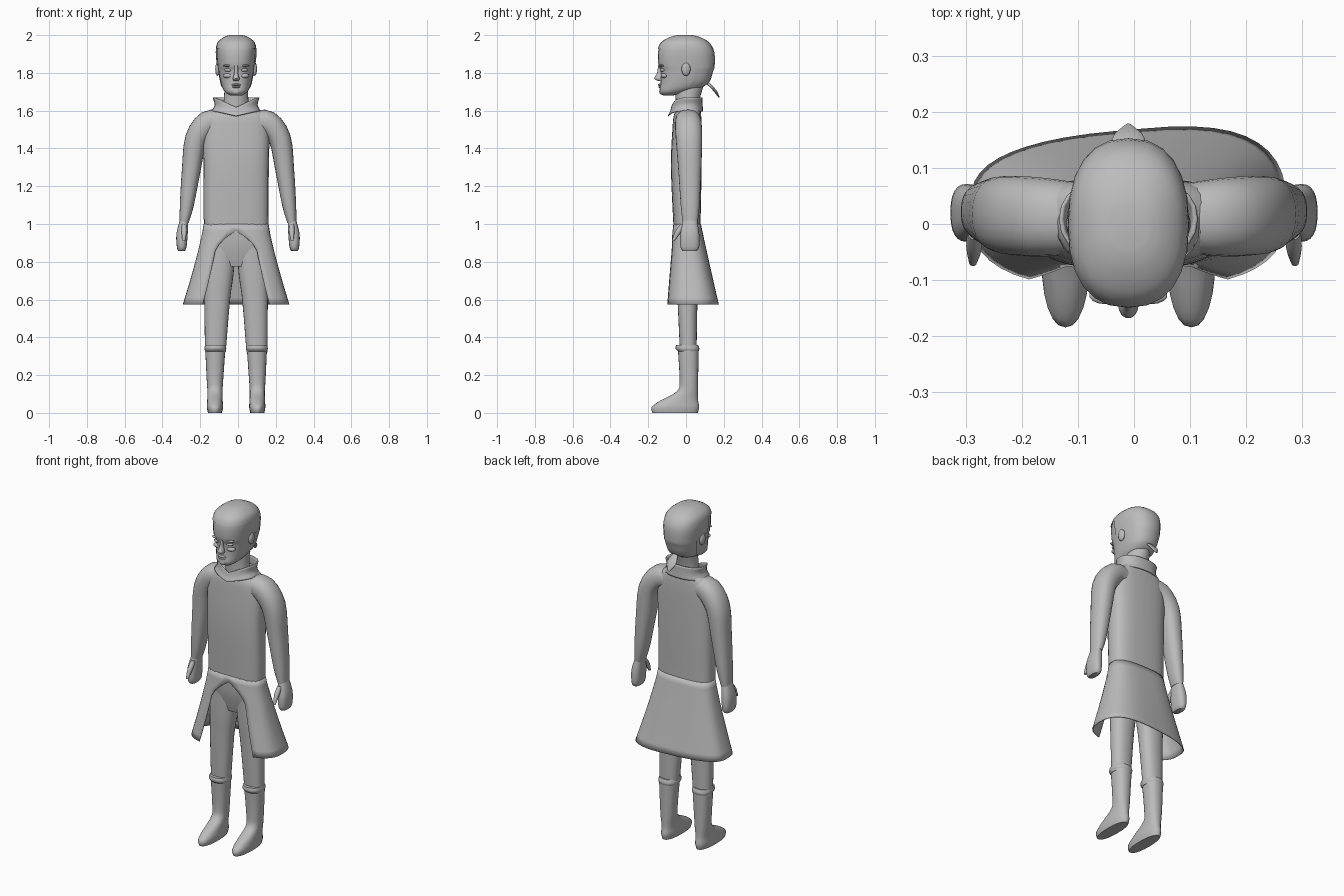
import bpy, bmesh, math
from mathutils import Vector

cube = bpy.data.objects.get("Cube")
if cube:
    bpy.data.objects.remove(cube, do_unlink=True)

shade = .5
grey = bpy.data.materials.new("plain grey")
grey.use_nodes = True
grey.diffuse_color = (shade, shade, shade, 1)
grey.node_tree.nodes["Principled BSDF"].inputs["Base Color"].default_value = grey.diffuse_color

AXIS = -.01          # x of the body's middle
SIDES = 24
STEPS = 3            # rings made between two given sections


def finish(bm, name, thickness=0):
    """Turn a bmesh into a smooth shaded, grey object."""
    bmesh.ops.recalc_face_normals(bm, faces=bm.faces[:])
    mesh = bpy.data.meshes.new(name)
    bm.to_mesh(mesh)
    bm.free()
    mesh.materials.append(grey)
    part = bpy.data.objects.new(name, mesh)
    bpy.context.collection.objects.link(part)
    bpy.ops.object.select_all(action='DESELECT')
    part.select_set(True)
    bpy.context.view_layer.objects.active = part
    bpy.ops.object.shade_smooth_by_angle(angle=math.radians(50))
    if thickness:
        solid = part.modifiers.new("thickness", 'SOLIDIFY')
        solid.thickness = thickness
    return part


def rounded(value, squareness):
    return math.copysign(abs(value) ** (2 / squareness), value)


def section(x, y, z, half_width, half_depth):
    return Vector((x, y, z, half_width, half_depth))


def level(z, front, back, half_width):
    """Section on the body's middle, given by its front and back y."""
    return section(AXIS, (front + back) / 2, z, half_width, (back - front) / 2)


def smooth(sections):
    """Pass a flowing curve through the given sections."""
    result = []
    last = len(sections) - 1
    for i in range(last):
        before, start = sections[max(i - 1, 0)], sections[i]
        end, after = sections[i + 1], sections[min(i + 2, last)]
        for step in range(STEPS):
            t = step / STEPS
            lead, trail = (end - before) / 2, (after - start) / 2
            bend = (start - end) * 2 + lead + trail
            turn = (end - start) * 3 - lead * 2 - trail
            result.append(start + (lead + (turn + bend * t) * t) * t)
    return result + [sections[last]]


def loft(sections, squareness=2, tilted=False, caps=True, side=1):
    """Skin rounded rings that lie level, or square to their path."""
    bm = bmesh.new()
    sections = smooth(sections)
    points = [Vector(s[:3]) for s in sections]
    rings = []
    for i, point in enumerate(points):
        across, along = Vector((1, 0, 0)), Vector((0, 1, 0))
        if tilted:
            path = points[min(i + 1, len(points) - 1)] - points[max(i - 1, 0)]
            across = path.cross(along).normalized()
            along = across.cross(path).normalized()
        ring = []
        for k in range(SIDES):
            angle = math.tau * k / SIDES
            spot = point + across * sections[i][3] * rounded(math.sin(angle), squareness)
            spot -= along * sections[i][4] * rounded(math.cos(angle), squareness)
            spot.x *= side
            ring.append(bm.verts.new(spot))
        rings.append(ring)
    for low, high in zip(rings, rings[1:]):
        for k in range(SIDES):
            bm.faces.new((low[k - 1], low[k], high[k], high[k - 1]))
    if caps:
        bm.faces.new(rings[0])
        bm.faces.new(rings[-1])
    return bm


def blob(name, place, size):
    bm = bmesh.new()
    bmesh.ops.create_uvsphere(bm, u_segments=14, v_segments=8, radius=1)
    for vert in bm.verts:
        vert.co = Vector(place) + vert.co * Vector(size)
    finish(bm, name)


# Head and neck
head = [level(z=1.68, front=-.12, back=-.07, half_width=.03),
        level(z=1.7, front=-.14, back=.01, half_width=.06),
        level(z=1.74, front=-.136, back=.11, half_width=.08),
        level(z=1.81, front=-.135, back=.14, half_width=.094),
        level(z=1.84, front=-.146, back=.148, half_width=.098),
        level(z=1.91, front=-.148, back=.146, half_width=.104),
        level(z=1.96, front=-.13, back=.12, half_width=.095),
        level(z=1.99, front=-.08, back=.07, half_width=.06),
        level(z=2, front=-.04, back=.03, half_width=.03)]
finish(loft(head, squareness=2.4), "head")
finish(loft([level(z=1.56, front=-.05, back=.07, half_width=.08),
             level(z=1.65, front=-.054, back=.07, half_width=.066),
             level(z=1.75, front=-.06, back=.1, half_width=.06)]), "neck")

# Hair cap: the skull again, slightly larger, above a stepped hairline
shell = section(0, 0, 0, .004, .004)
hair = loft([ring + shell for ring in head], squareness=2.4)


def is_bare(face):
    middle = face.calc_center_median()
    hairline = 1.92 if middle.y < -.06 else 1.84 if middle.y < .03 else 1.72
    return middle.z < hairline


bmesh.ops.delete(hair, geom=[f for f in hair.faces if is_bare(f)], context='FACES')
finish(hair, "hair")
finish(loft([section(AXIS, .11, 1.75, .012, .012),
             section(AXIS, .15, 1.71, .03, .01),
             section(AXIS, .175, 1.67, .006, .004)]), "hair_tail")

# Face
finish(loft([section(AXIS, -.135, 1.756, .012, .01),
             section(AXIS, -.144, 1.77, .018, .024),
             section(AXIS, -.138, 1.8, .01, .015),
             section(AXIS, -.138, 1.84, .01, .01)]), "nose")
blob("upper_lip", place=(AXIS, -.137, 1.737), size=(.026, .012, .006))
blob("lower_lip", place=(AXIS, -.135, 1.726), size=(.022, .012, .006))
blob("chin", place=(AXIS, -.126, 1.7), size=(.026, .016, .016))
for side, word in ((1, "left"), (-1, "right")):
    eye_x = AXIS + side * .04
    ear_x = AXIS + side * .098
    blob(word + "_eye", place=(eye_x, -.122, 1.815), size=(.022, .014, .009))
    blob(word + "_brow", place=(eye_x, -.127, 1.838), size=(.03, .016, .007))
    blob(word + "_cheek", place=(eye_x, -.113, 1.785), size=(.03, .02, .014))
    blob(word + "_ear", place=(ear_x, 0, 1.82), size=(.013, .024, .036))

# Coat body down to the trouser seat
finish(loft([level(z=1.625, front=-.035, back=.075, half_width=.09),
             level(z=1.58, front=-.063, back=.08, half_width=.155),
             level(z=1.5, front=-.072, back=.083, half_width=.176),
             level(z=1.3, front=-.08, back=.083, half_width=.173),
             level(z=1, front=-.067, back=.077, half_width=.171),
             level(z=.88, front=-.06, back=.077, half_width=.16),
             level(z=.775, front=-.035, back=.055, half_width=.1)],
            squareness=2.9), "coat_body")

# Standing collar, dipping to a point at the front
collar = loft([level(z=1.595, front=-.078, back=.085, half_width=.125),
               level(z=1.63, front=-.068, back=.082, half_width=.108),
               level(z=1.67, front=-.062, back=.08, half_width=.118)],
              squareness=2.3, caps=False)
for vert in collar.verts:
    off_middle = abs(vert.co.x - AXIS) / .12
    ahead = max(0, -vert.co.y / .07) * max(0, 1 - off_middle)
    vert.co.z -= ahead * (vert.co.z - 1.55) / 2
    vert.co.y -= ahead * .012
finish(collar, "collar", thickness=.006)

# Flared coat skirt: an open sheet whose front gap widens as an arch
WAIST, HEM, ROWS, COLUMNS = 1, .575, 12, 36
skirt = bmesh.new()
rows = []
for i in range(ROWS + 1):
    drop = i / ROWS
    half_width = .172 + .11 * drop ** 1.2
    front = -.067 - .047 * drop
    back = .079 + .09 * drop
    opened = max(0, drop - .14)
    gap = min(.42, 2 * math.sqrt(opened) * .5) + opened * .15
    row = []
    for k in range(COLUMNS + 1):
        angle = gap + (math.tau - 2 * gap) * k / COLUMNS
        x = AXIS + half_width * rounded(math.sin(angle), 2.8)
        y = (front + back) / 2 - (back - front) / 2 * rounded(math.cos(angle), 2.8)
        y += .09 * x * drop * max(0, -math.cos(angle))
        z = WAIST + (HEM - WAIST) * drop
        row.append(skirt.verts.new((x, y, z)))
    rows.append(row)
for high, low in zip(rows, rows[1:]):
    for k in range(COLUMNS):
        skirt.faces.new((high[k], high[k + 1], low[k + 1], low[k]))
bmesh.ops.remove_doubles(skirt, verts=skirt.verts[:], dist=.0001)
finish(skirt, "coat_skirt", thickness=.005)

# Limbs, given for the left and mirrored
sleeve = [section(.09, .01, 1.54, .06, .062),
          section(.16, .012, 1.535, .064, .07),
          section(.222, .016, 1.45, .059, .07),
          section(.247, .02, 1.29, .05, .061),
          section(.271, .022, 1.1, .037, .05),
          section(.285, .022, 1.01, .024, .04)]
hand = [section(.284, .022, 1.03, .021, .034),
        section(.296, .02, .95, .03, .05),
        section(.298, .02, .88, .026, .05),
        section(.299, .02, .858, .018, .038)]
thumb = [section(.285, -.012, 1, .012, .016),
         section(.285, -.04, .96, .014, .018),
         section(.287, -.068, .91, .007, .007)]
leg = [section(.07, .01, .9, .08, .065),
       section(.081, .01, .73, .077, .062),
       section(.09, .008, .6, .068, .053),
       section(.1, .012, .32, .055, .044)]
boot = [section(.102, -.058, 0, .037, .12),
        section(.102, -.056, .03, .043, .126),
        section(.102, -.036, .065, .041, .1),
        section(.102, .008, .115, .04, .055),
        section(.102, .015, .18, .044, .049),
        section(.1, .012, .35, .054, .056)]
cuff = [section(.1, .012, .325, .052, .054),
        section(.1, .008, .34, .058, .063),
        section(.1, .006, .36, .054, .058)]
for side, word in ((1, "left"), (-1, "right")):
    finish(loft(sleeve, squareness=2.3, tilted=True, side=side), word + "_sleeve")
    finish(loft(hand, squareness=2.5, side=side), word + "_hand")
    finish(loft(thumb, side=side), word + "_thumb")
    for sections, name in ((leg, "_trouser_leg"), (boot, "_boot"), (cuff, "_boot_cuff")):
        centred = [ring + section(AXIS * side + .01, 0, 0, 0, 0) for ring in sections]
        finish(loft(centred, squareness=2.3, side=side), word + name)
